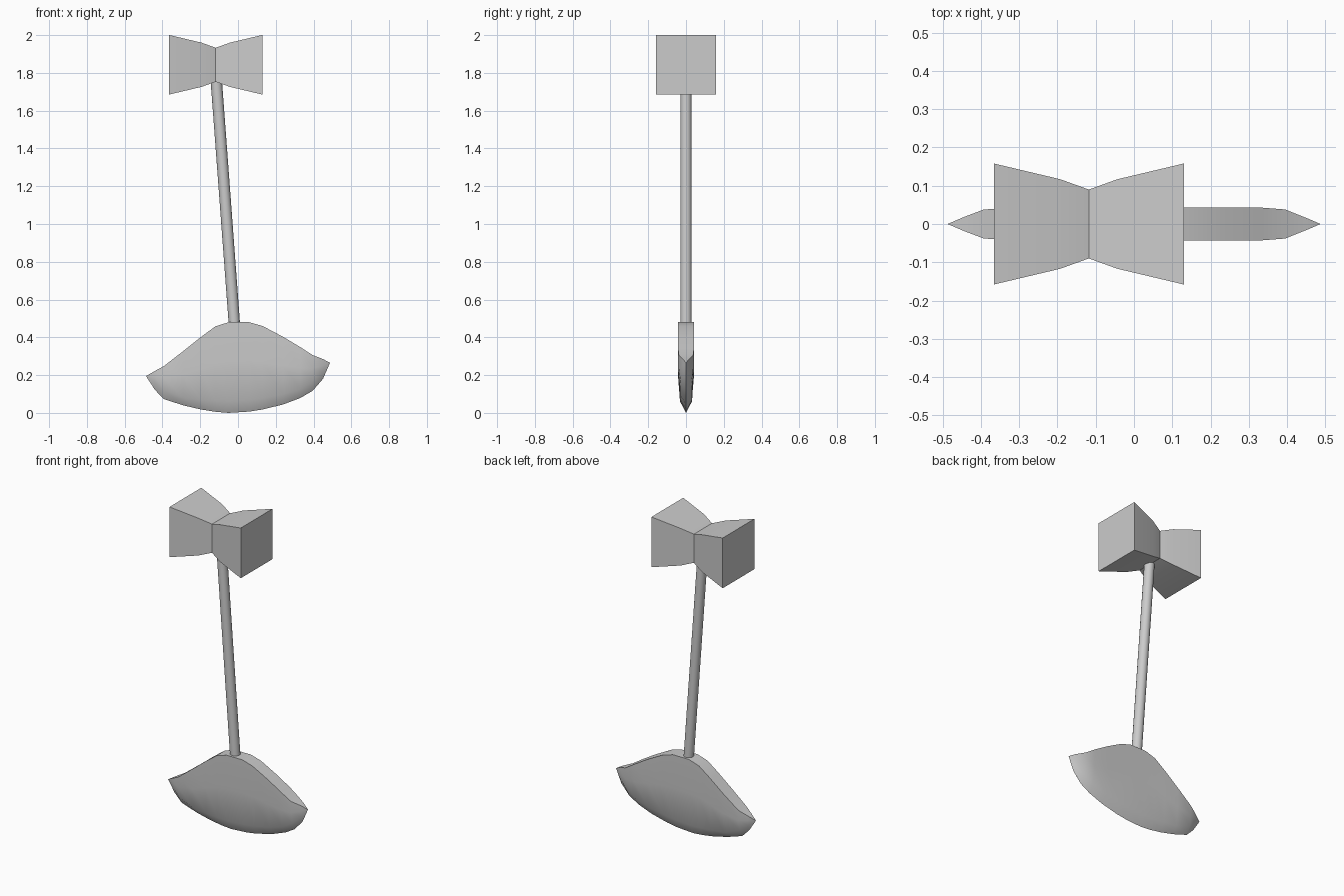
import bpy, bmesh, math
from mathutils import Vector

if "Cube" in bpy.data.objects:
    bpy.data.objects.remove(bpy.data.objects["Cube"])


def loft(name, rings, angle=25):
    """Skin a list of equal-length closed rings, cap the ends, weld collapsed points."""
    bm = bmesh.new()
    rows = [[bm.verts.new(p) for p in ring] for ring in rings]
    n = len(rows[0])
    for a, b in zip(rows, rows[1:]):
        for i in range(n):
            j = (i + 1) % n
            bm.faces.new((a[i], a[j], b[j], b[i]))
    bm.faces.new(rows[0])
    bm.faces.new(rows[-1][::-1])
    bmesh.ops.remove_doubles(bm, verts=bm.verts, dist=1e-4)
    bmesh.ops.recalc_face_normals(bm, faces=bm.faces)
    me = bpy.data.meshes.new(name)
    bm.to_mesh(me)
    bm.free()
    ob = bpy.data.objects.new(name, me)
    bpy.context.collection.objects.link(ob)
    bpy.ops.object.select_all(action='DESELECT')
    ob.select_set(True)
    bpy.context.view_layer.objects.active = ob
    bpy.ops.object.shade_smooth_by_angle(angle=math.radians(angle))
    return ob


# Double-flared square hammer head: (x, half size)
HX, HZ = -0.118, 1.843
head = [(-0.366, 0.158), (-0.193, 0.117), (HX, 0.09), (-0.043, 0.117), (0.13, 0.158)]
loft("hammer_head", [[(x, -h, HZ - h), (x, h, HZ - h), (x, h, HZ + h), (x, -h, HZ + h)]
                     for x, h in head])

# Leaning round handle
top, bottom = Vector((HX, 0, 1.80)), Vector((-0.018, 0, 0.455))
axis = top - bottom
bpy.ops.mesh.primitive_cylinder_add(vertices=16, radius=0.03, depth=axis.length,
                                    location=(top + bottom) / 2,
                                    rotation=axis.to_track_quat('Z', 'Y').to_euler())
bpy.context.object.name = "handle"
bpy.ops.object.shade_smooth_by_angle(angle=math.radians(30))

# Curved blade: (x, half thickness, top z, bevel z, cutting edge z)
blade = [
    (-0.487, 0, 0.195, 0.195, 0.195),
    (-0.44, 0.020, 0.222, 0.160, 0.122),
    (-0.392, 0.038, 0.248, 0.122, 0.073),
    (-0.29, 0.043, 0.327, 0.080, 0.040),
    (-0.196, 0.043, 0.402, 0.069, 0.018),
    (-0.12, 0.043, 0.458, 0.064, 0.006),
    (-0.05, 0.043, 0.480, 0.062, 0.0),
    (0.06, 0.043, 0.480, 0.069, 0.007),
    (0.13, 0.043, 0.460, 0.078, 0.018),
    (0.24, 0.043, 0.402, 0.099, 0.045),
    (0.33, 0.043, 0.348, 0.126, 0.079),
    (0.395, 0.038, 0.306, 0.165, 0.117),
    (0.45, 0.016, 0.285, 0.215, 0.180),
    (0.487, 0, 0.265, 0.265, 0.265),
]


def blade_ring(x, t, zt, zv, ze):
    zm = zv + (zt - zv) * 0.5
    side = [(t, zt), (t, zm), (0.75 * t, zv)]
    return ([(x, -y, z) for y, z in side] + [(x, 0, ze)]
            + [(x, y, z) for y, z in reversed(side)])


loft("blade", [blade_ring(*c) for c in blade], 30)
